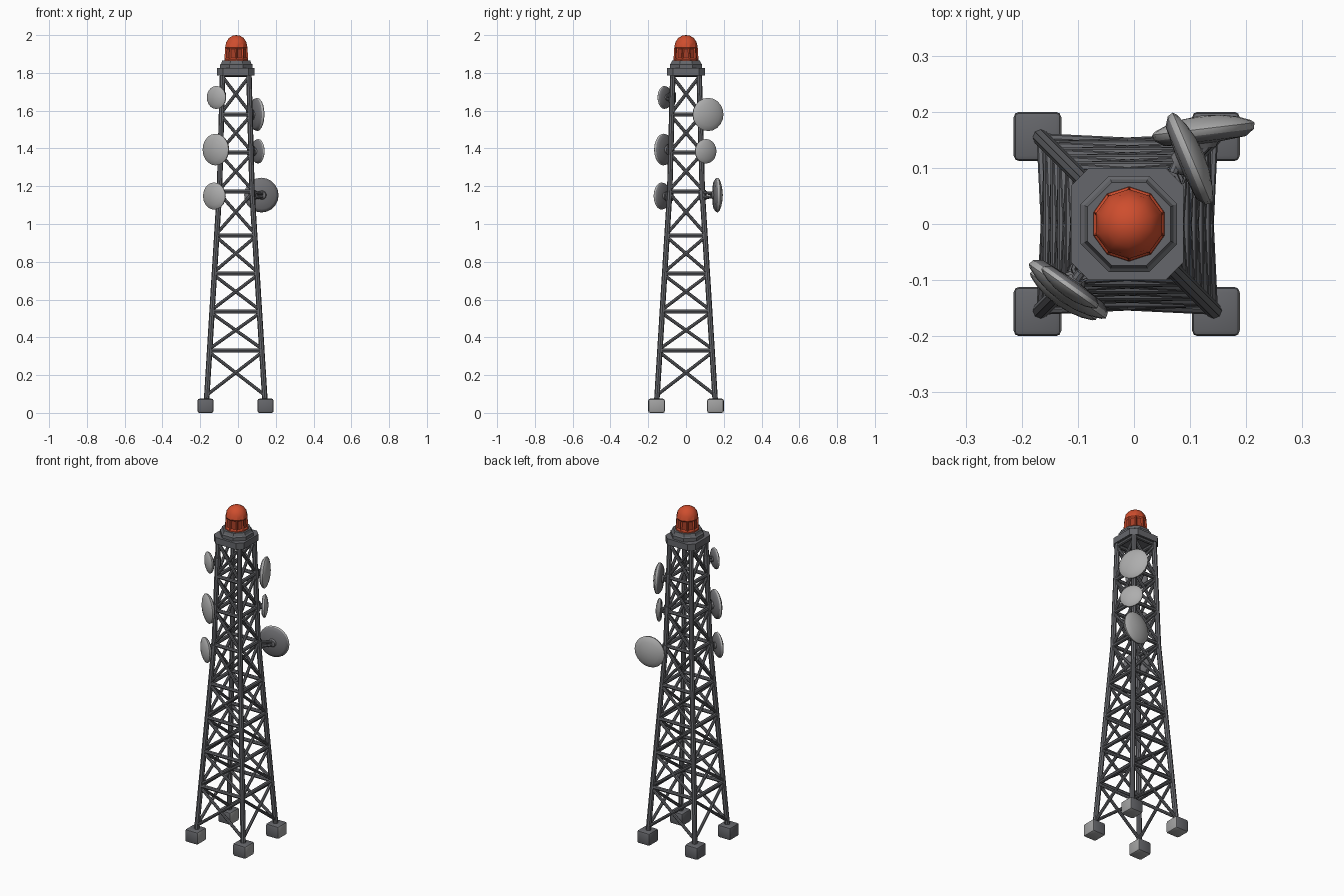
import bpy, bmesh, math
from mathutils import Vector, Matrix

cube = bpy.data.objects.get("Cube")
if cube:
    bpy.data.objects.remove(cube, do_unlink=True)


def material(name, r, g, b):
    m = bpy.data.materials.new(name)
    m.use_nodes = True
    m.diffuse_color = (r, g, b, 1)
    m.node_tree.nodes["Principled BSDF"].inputs["Base Color"].default_value = (r, g, b, 1)
    return m


STEEL = material("dark steel", 0.13, 0.133, 0.145)
CONCRETE = material("pale concrete", 0.36, 0.36, 0.36)
DISH = material("dish grey", 0.42, 0.42, 0.42)
BACK = material("dish back grey", 0.17, 0.17, 0.18)
RED = material("beacon red", 0.62, 0.075, 0.027)
DARK_RED = material("beacon groove red", 0.36, 0.045, 0.018)
CX = -0.012  # tower axis


def finish(bm, name, mats, angle=40):
    mesh = bpy.data.meshes.new(name)
    bmesh.ops.recalc_face_normals(bm, faces=bm.faces)
    bm.to_mesh(mesh)
    bm.free()
    for m in mats:
        mesh.materials.append(m)
    ob = bpy.data.objects.new(name, mesh)
    bpy.context.collection.objects.link(ob)
    if angle:
        bpy.ops.object.select_all(action="DESELECT")
        ob.select_set(True)
        bpy.context.view_layer.objects.active = ob
        bpy.ops.object.shade_smooth_by_angle(angle=math.radians(angle))
    return ob


def tube(bm, a, b, r, sides=8):
    a, b = Vector(a), Vector(b)
    d = b - a
    mat = Matrix.Translation((a + b) / 2) @ d.to_track_quat("Z", "Y").to_matrix().to_4x4()
    bmesh.ops.create_cone(bm, cap_ends=True, segments=sides, radius1=r, radius2=r,
                          depth=d.length, matrix=mat)


def lathe(bm, profile, sides, turn=0.0):
    """Stack rings of (radius, height); a zero radius closes to a point."""
    rings = []
    for r, z in profile:
        if r == 0:
            rings.append([bm.verts.new((0, 0, z))] * sides)
        else:
            rings.append([bm.verts.new((r * math.cos(t), r * math.sin(t), z))
                          for t in (turn + math.tau * i / sides for i in range(sides))])
    for lo, hi in zip(rings, rings[1:]):
        for i in range(sides):
            j = (i + 1) % sides
            bm.faces.new(dict.fromkeys((lo[i], lo[j], hi[j], hi[i])))
    for ring in (rings[0], rings[-1]):
        if len(set(ring)) > 1:
            bm.faces.new(ring)


# Tower outline: legs lean in, then steepen above the knee
LEVELS = [0.085, 0.33, 0.537, 0.738, 0.94, 1.172, 1.378, 1.58, 1.79]
KNEE = 1.172


def half(z):
    if z < KNEE:
        return 0.086 + (KNEE - z) * 0.062
    return 0.086 - (z - KNEE) * 0.026


CORNERS = [(-1, -1), (1, -1), (1, 1), (-1, 1)]


def node(corner, z):
    sx, sy = CORNERS[corner % 4]
    return Vector((CX + sx * half(z), sy * half(z), z))


# Legs
bm = bmesh.new()
for c in range(4):
    tube(bm, node(c, 0.05), node(c, KNEE), 0.0145)
    tube(bm, node(c, KNEE - 0.005), node(c, 1.80), 0.0145)
finish(bm, "tower_legs", [STEEL])

# Horizontal rails and crossed braces on each side
rails, braces = bmesh.new(), bmesh.new()
for c in range(4):
    for lo, hi in zip(LEVELS, LEVELS[1:]):
        tube(rails, node(c, hi), node(c + 1, hi), 0.011)
        tube(braces, node(c, lo + 0.01), node(c + 1, hi - 0.01), 0.0088)
        tube(braces, node(c + 1, lo + 0.01), node(c, hi - 0.01), 0.0088)
finish(rails, "horizontal_rails", [STEEL])
finish(braces, "cross_braces", [STEEL])

# Footings
bm = bmesh.new()
for sx, sy in CORNERS:
    mat = Matrix.Translation((CX - 0.001 + sx * 0.159, sy * 0.156, 0.0375)) @ Matrix.Diagonal((0.085, 0.088, 0.075, 1))
    bmesh.ops.create_cube(bm, size=1, matrix=mat)
bmesh.ops.bevel(bm, geom=bm.edges[:], offset=0.01, segments=2, affect="EDGES", profile=0.5)
bm.normal_update()
for f in bm.faces:
    f.material_index = int(f.normal.x > 0.6 or f.normal.z < -0.6)
finish(bm, "footings", [STEEL, CONCRETE])

# Platform with clipped corners and a hollow underside
bm = bmesh.new()
w, k = 0.1, 0.068
outline = [(-k, -w), (k, -w), (w, -k), (w, k), (k, w), (-k, w), (-w, k), (-w, -k)]
bottom = bm.faces.new([bm.verts.new((CX + x, y, 1.787)) for x, y in outline])
top = bmesh.ops.extrude_face_region(bm, geom=[bottom])["geom"]
bmesh.ops.translate(bm, vec=(0, 0, 0.038), verts=[v for v in top if isinstance(v, bmesh.types.BMVert)])
bmesh.ops.recalc_face_normals(bm, faces=bm.faces)
bm.normal_update()
under = [f for f in bm.faces if f.normal.z < -0.9]
bmesh.ops.inset_individual(bm, faces=under, thickness=0.025, depth=-0.02)
finish(bm, "platform", [STEEL], 25)

# Beacon base
bm = bmesh.new()
lathe(bm, [(0.093, 1.82), (0.093, 1.845), (0.086, 1.85), (0.08, 1.866)], 8, math.pi / 8)
finish(bm, "beacon_base", [STEEL], 25).location.x = CX + 0.003

# Beacon: faceted dome with sunken panels round the side
bm = bmesh.new()
lathe(bm, [(0.067, 1.862), (0.066, 1.872), (0.062, 1.935), (0.056, 1.963),
           (0.041, 1.985), (0.02, 1.997), (0, 2.0)], 10, math.pi / 10)
bm.normal_update()
panels = [f for f in bm.faces if 1.88 < f.calc_center_median().z < 1.93]
bmesh.ops.inset_individual(bm, faces=panels, thickness=0.011, depth=-0.006)
for f in panels:
    f.material_index = 1
finish(bm, "beacon", [RED, DARK_RED], 35).location.x = CX + 0.003


# Dishes: domed face, rim, tapered back with a hub, and an arm to the leg
def dish(name, centre, facing, r, corner):
    n = Vector((*facing, 0)).normalized()
    c = Vector(centre)
    bm = bmesh.new()
    lathe(bm, [(0.2 * r, -0.34 * r), (0.26 * r, -0.24 * r), (0.8 * r, -0.2 * r), (0.97 * r, -0.08 * r),
               (r, 0.04 * r), (0.93 * r, 0.1 * r), (0.68 * r, 0.2 * r), (0.36 * r, 0.27 * r), (0, 0.3 * r)], 20)
    for f in bm.faces:
        f.material_index = int(f.calc_center_median().z < -0.1 * r)
    ob = finish(bm, name, [DISH, BACK], 50)
    ob.matrix_world = Matrix.Translation(c) @ n.to_track_quat("Z", "Y").to_matrix().to_4x4()
    bm = bmesh.new()
    hub = c - n * 0.3 * r
    for dz in (-0.014, 0.014):
        tube(bm, node(corner, c.z + dz), hub + Vector((0, 0, dz * 0.6)), 0.009)
    tube(bm, node(corner, c.z - 0.026), node(corner, c.z + 0.026), 0.02)
    finish(bm, name + "_arm", [STEEL])


FRONT = (-0.58, -0.82)
dish("upper_front_dish", (-0.114, -0.113, 1.67), FRONT, 0.061, 0)
dish("middle_front_dish", (-0.117, -0.117, 1.394), FRONT, 0.084, 0)
dish("lower_front_dish", (-0.125, -0.127, 1.148), FRONT, 0.072, 0)
dish("upper_back_dish", (0.1, 0.116, 1.58), (0.92, 0.39), 0.088, 2)
dish("middle_back_dish", (0.105, 0.104, 1.385), (0.86, 0.5), 0.065, 2)
dish("lower_back_dish", (0.124, 0.166, 1.153), (-0.12, 0.99), 0.092, 2)
